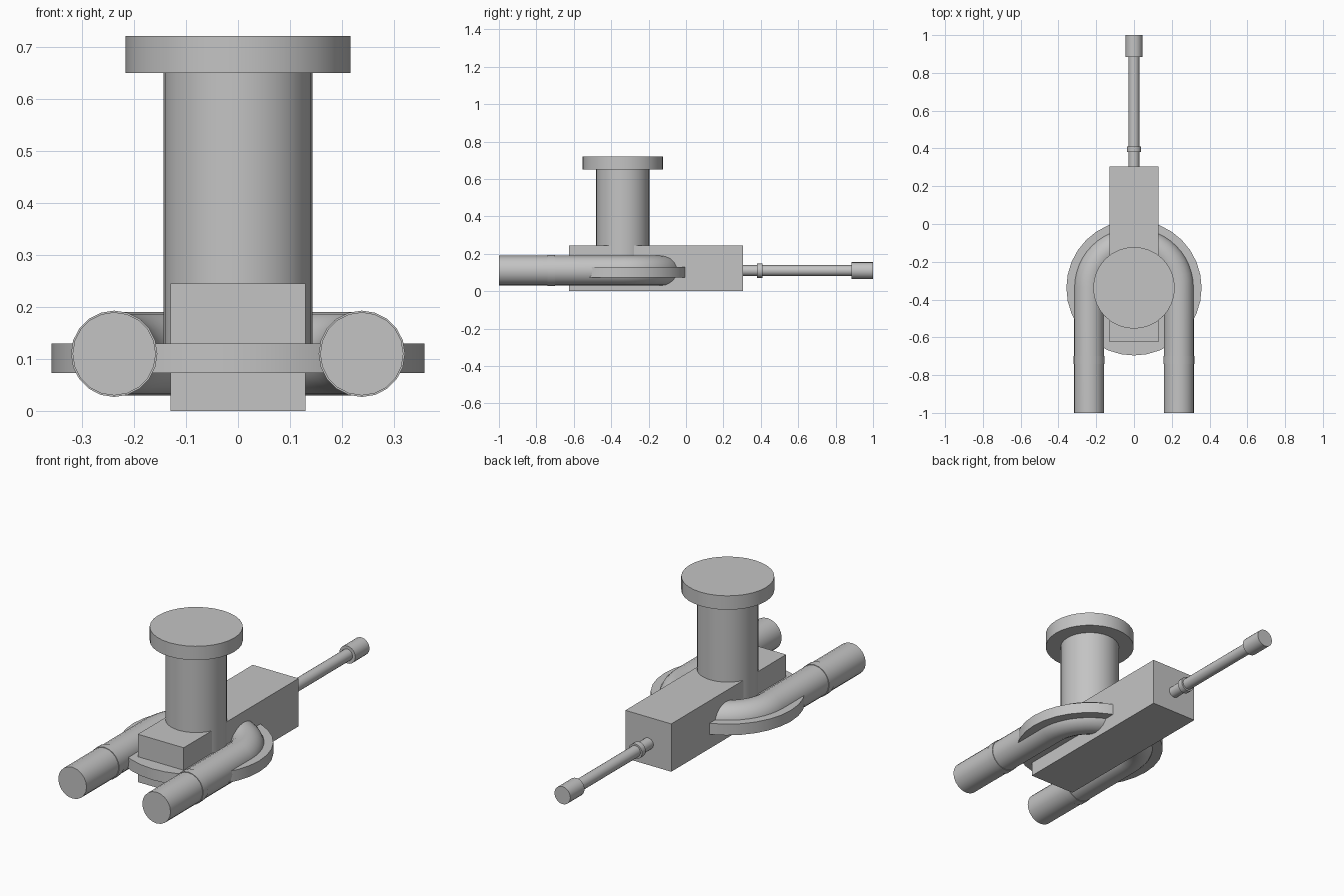
import bpy
from math import sin, cos, pi, radians

cube = bpy.data.objects.get("Cube")
if cube:
    bpy.data.objects.remove(cube, do_unlink=True)

grey = bpy.data.materials.new("plain_grey")
grey.use_nodes = True
colour = (0.55, 0.55, 0.55, 1)
grey.diffuse_color = colour
grey.node_tree.nodes["Principled BSDF"].inputs["Base Color"].default_value = colour

CENTRE_Y = -0.338   # axis of column, cap, disc and pipe bend
AXIS_Z = 0.11       # height of pipe and rod axes
BEND = 0.238        # bend radius of the pipe
PIPE = 0.08


def finish(obj, name):
    obj.name = name
    obj.data.materials.clear()
    obj.data.materials.append(grey)
    bpy.ops.object.select_all(action='DESELECT')
    obj.select_set(True)
    bpy.context.view_layer.objects.active = obj
    bpy.ops.object.shade_smooth_by_angle(angle=radians(35))


def upright(name, radius, low, high):
    bpy.ops.mesh.primitive_cylinder_add(
        vertices=32, radius=radius, depth=high - low,
        location=(0, CENTRE_Y, (low + high) / 2))
    finish(bpy.context.object, name)


def lengthwise(name, radius, back, front, x=0, sides=20):
    bpy.ops.mesh.primitive_cylinder_add(
        vertices=sides, radius=radius, depth=front - back,
        location=(x, (back + front) / 2, AXIS_Z), rotation=(pi / 2, 0, 0))
    finish(bpy.context.object, name)


# Main body block
bpy.ops.mesh.primitive_cube_add(size=1, location=(0, -0.16, 0.1225))
body = bpy.context.object
body.scale = (0.26, 0.93, 0.245)
bpy.ops.object.transform_apply(location=False, rotation=False, scale=True)
finish(body, "body_block")

# Flange disc, column and cap
upright("flange_disc", 0.358, 0.073, 0.13)
upright("column", 0.143, 0.1, 0.66)
upright("column_cap", 0.216, 0.65, 0.721)

# U-shaped pipe swept along a path
path = [(BEND, -1)]
path += [(BEND * cos(pi * i / 24), CENTRE_Y + BEND * sin(pi * i / 24)) for i in range(25)]
path += [(-BEND, -1)]
curve = bpy.data.curves.new("pipe_path", 'CURVE')
curve.dimensions = '3D'
curve.bevel_depth = PIPE
curve.bevel_resolution = 8
curve.use_fill_caps = True
spline = curve.splines.new('POLY')
spline.points.add(len(path) - 1)
for point, (x, y) in zip(spline.points, path):
    point.co = (x, y, AXIS_Z, 1)
pipe = bpy.data.objects.new("u_pipe", curve)
bpy.context.collection.objects.link(pipe)
bpy.ops.object.select_all(action='DESELECT')
pipe.select_set(True)
bpy.context.view_layer.objects.active = pipe
bpy.ops.object.convert(target='MESH')
finish(bpy.context.object, "u_pipe")

# Thin sleeves on the pipe legs
for side, sign in (("left", 1), ("right", -1)):
    lengthwise(side + "_pipe_sleeve", PIPE + 0.003, -0.74, -0.70, sign * BEND)

# Rear rod with ring and end knob
lengthwise("rod", 0.029, 0.29, 0.9)
lengthwise("rod_ring", 0.038, 0.38, 0.41)
lengthwise("rod_knob", 0.045, 0.885, 1.0)
